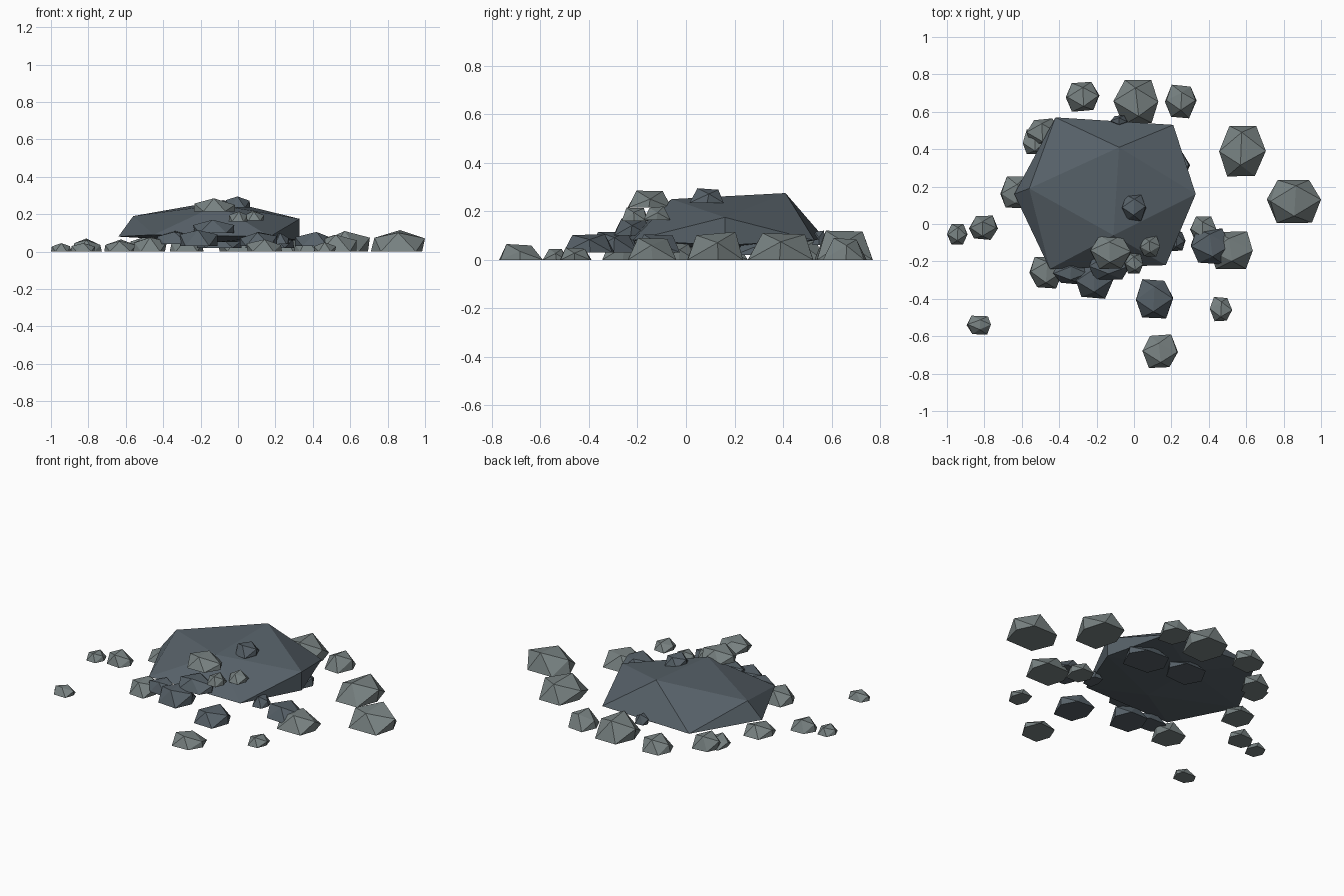
import bpy
import bmesh
import random
from mathutils import Vector

random.seed(4)

default_cube = bpy.data.objects.get("Cube")
if default_cube:
    bpy.data.objects.remove(default_cube, do_unlink=True)


def make_material(name, colour):
    material = bpy.data.materials.new(name)
    material.use_nodes = True
    material.diffuse_color = (*colour, 1)
    shader = material.node_tree.nodes["Principled BSDF"]
    shader.inputs["Base Color"].default_value = (*colour, 1)
    shader.inputs["Roughness"].default_value = 0.9
    return material


light_stone = make_material("light grey stone", (0.19, 0.225, 0.225))
dark_stone = make_material("dark slate stone", (0.095, 0.12, 0.14))


def hull_object(name, points, material):
    """Wrap the points in a flat-shaded convex rock."""
    bm = bmesh.new()
    for point in points:
        bm.verts.new(point)
    bmesh.ops.convex_hull(bm, input=bm.verts[:])
    loose = [v for v in bm.verts if not v.link_faces]
    bmesh.ops.delete(bm, geom=loose, context="VERTS")
    bmesh.ops.recalc_face_normals(bm, faces=bm.faces[:])
    mesh = bpy.data.meshes.new(name)
    bm.to_mesh(mesh)
    bm.free()
    mesh.materials.append(material)
    rock = bpy.data.objects.new(name, mesh)
    bpy.context.collection.objects.link(rock)


def stone(name, material, x, y, width, depth, bottom, top):
    """Upper half of a ridge-up icosahedron, jittered and fitted to the box."""
    golden = (1 + 5 ** 0.5) / 2
    signs = (-1, 1)
    outline = [(a, b * golden, 0) for a in signs for b in signs]
    outline += [(a * golden, 0, 0) for a in signs]
    shoulders = [(a * golden, 0, 1) for a in signs]
    ridge = [(0, b, golden) for b in signs]
    points = []
    for corner in outline + shoulders + ridge:
        jitter = [random.uniform(-0.15, 0.15) for axis in range(3)]
        point = Vector(corner) + Vector(jitter)
        if corner[2] == 0:
            point.z = 0
        points.append(point)
    low = [min(p[axis] for p in points) for axis in range(3)]
    high = [max(p[axis] for p in points) for axis in range(3)]
    start = (x - width / 2, y - depth / 2, bottom)
    size = (width, depth, top - bottom)
    fitted = [
        [start[a] + (p[a] - low[a]) / (high[a] - low[a]) * size[a] for a in range(3)]
        for p in points
    ]
    hull_object(name, fitted, material)


# Large slab: top ridge, side shoulders, four corners and underside
ridge = [(-0.08, 0.41, 0.275), (-0.11, -0.06, 0.25)]
shoulders = [(-0.56, 0.19, 0.19), (0.33, 0.16, 0.175)]
corners = [(-0.42, 0.57, 0.09), (0.21, 0.53, 0.08),
           (0.17, -0.22, 0.08), (-0.45, -0.24, 0.09)]
underside = [(-0.64, 0.16, 0.08), (0.33, 0.16, 0.06),
             (-0.12, 0.35, 0.05), (-0.12, -0.02, 0.05)]
hull_object("large_slab", ridge + shoulders + corners + underside, dark_stone)

# Loose stones on the ground: x, y, width, depth, height
ground_stones = [
    (-0.275, 0.68, 0.18, 0.16, 0.08),
    (0.01, 0.65, 0.24, 0.24, 0.12),
    (0.25, 0.655, 0.17, 0.18, 0.09),
    (0.58, 0.39, 0.25, 0.27, 0.11),
    (0.855, 0.12, 0.29, 0.23, 0.115),
    (0.52, -0.14, 0.23, 0.2, 0.09),
    (0.37, -0.03, 0.14, 0.14, 0.07),
    (0.465, -0.455, 0.12, 0.13, 0.05),
    (0.14, -0.68, 0.19, 0.18, 0.065),
    (-0.83, -0.54, 0.13, 0.1, 0.045),
    (-0.945, -0.055, 0.11, 0.11, 0.045),
    (-0.805, -0.02, 0.155, 0.13, 0.07),
    (-0.63, 0.17, 0.17, 0.17, 0.065),
    (-0.49, 0.49, 0.17, 0.15, 0.08),
    (-0.53, 0.44, 0.13, 0.13, 0.06),
    (-0.47, -0.26, 0.18, 0.17, 0.08),
]
for number, (x, y, width, depth, height) in enumerate(ground_stones, start=1):
    stone(f"ground_stone_{number}", light_stone, x, y, width, depth, 0, height)

# Light stones resting on the slab: x, y, width, depth, bottom, top
perched_stones = [
    (-0.125, -0.15, 0.22, 0.18, 0.215, 0.285),
    (0, -0.21, 0.1, 0.11, 0.16, 0.215),
    (0.085, -0.12, 0.11, 0.11, 0.165, 0.22),
]
for number, box in enumerate(perched_stones, start=1):
    stone(f"perched_stone_{number}", light_stone, *box)

# Dark broken pieces around and beneath the slab: x, y, width, depth, bottom, top
broken_pieces = [
    (0, 0.085, 0.13, 0.14, 0.235, 0.295),
    (0.41, -0.12, 0.21, 0.19, 0.03, 0.105),
    (0.11, -0.4, 0.2, 0.21, 0.03, 0.105),
    (-0.34, -0.26, 0.2, 0.13, 0.04, 0.11),
    (-0.21, -0.3, 0.2, 0.2, 0.03, 0.115),
    (-0.13, -0.22, 0.22, 0.16, 0.1, 0.17),
    (0.23, -0.09, 0.09, 0.11, 0.04, 0.1),
    (-0.08, 0.55, 0.09, 0.06, 0.06, 0.12),
    (0.17, 0.31, 0.26, 0.22, 0.02, 0.09),
    (-0.1, 0.34, 0.24, 0.2, 0.02, 0.09),
]
for number, box in enumerate(broken_pieces, start=1):
    stone(f"broken_piece_{number}", dark_stone, *box)
